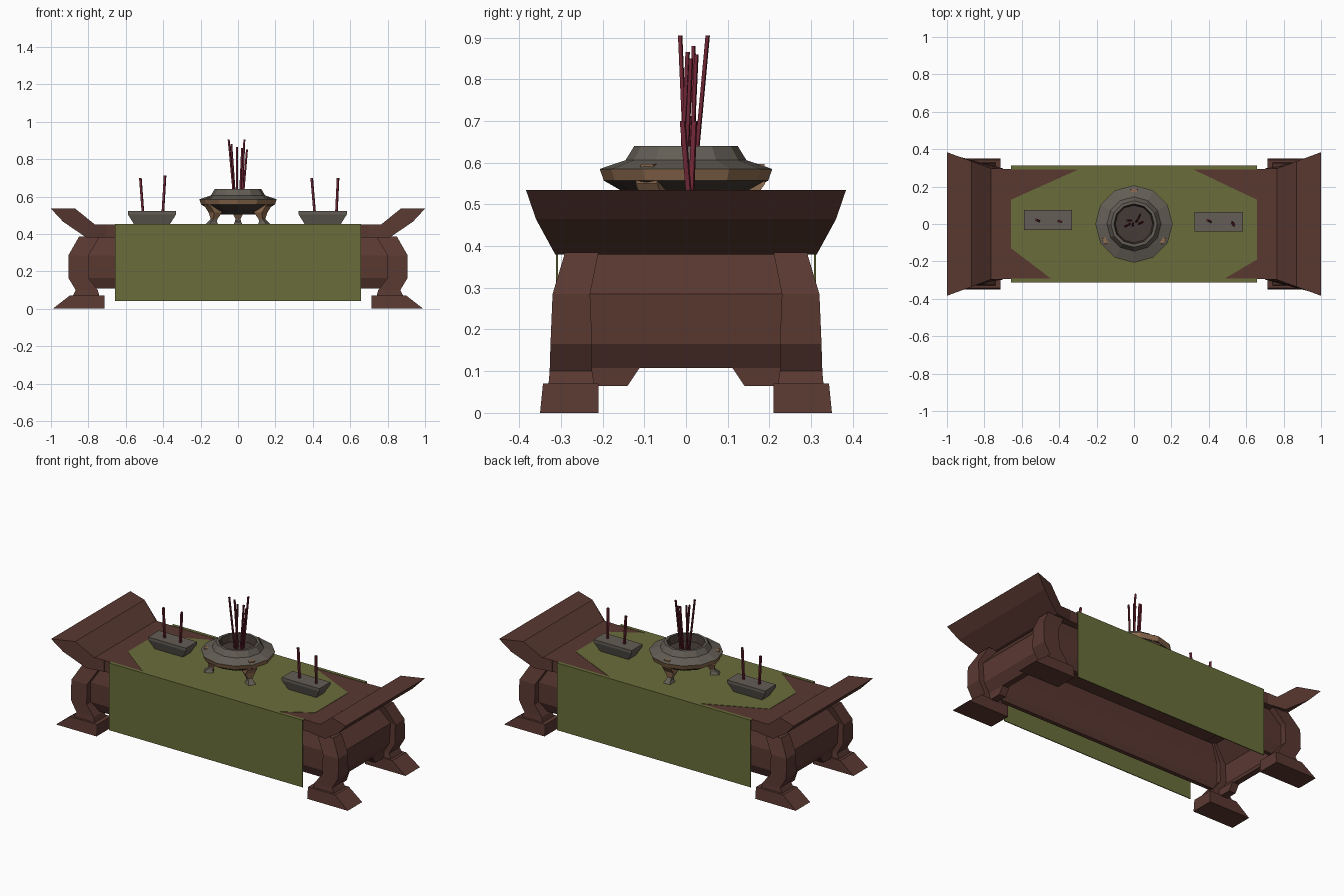
import bpy, bmesh, math
from mathutils import Vector

if "Cube" in bpy.data.objects:
    bpy.data.objects.remove(bpy.data.objects["Cube"])


def material(name, r, g, b):
    m = bpy.data.materials.new(name)
    m.diffuse_color = (r, g, b, 1)
    m.use_nodes = True
    m.node_tree.nodes["Principled BSDF"].inputs["Base Color"].default_value = m.diffuse_color
    return m


WOOD = material("dark_wood", .102, .040, .031)
CLOTH = material("olive_cloth", .143, .155, .042)
STONE = material("grey_stone", .125, .110, .090)
BRONZE = material("bronze", .270, .150, .080)
ASH = material("dark_ash", .060, .044, .038)
RED = material("incense_red", .160, .020, .036)


def loft(name, rings, mats, caps=True, color=None):
    """Bridge rings of points; color(band) gives the material index."""
    bm = bmesh.new()
    vs = [[bm.verts.new(p) for p in ring] for ring in rings]
    n = len(vs[0])
    for i in range(len(vs) - 1):
        for j in range(n):
            k = (j + 1) % n
            f = bm.faces.new((vs[i][j], vs[i][k], vs[i + 1][k], vs[i + 1][j]))
            f.material_index = color(i) if color else 0
    if caps:
        for i, band in ((0, 0), (len(vs) - 1, len(vs) - 1)):
            f = bm.faces.new(vs[i])
            f.material_index = color(band) if color else 0
    bmesh.ops.recalc_face_normals(bm, faces=bm.faces)
    me = bpy.data.meshes.new(name)
    bm.to_mesh(me)
    bm.free()
    for m in mats:
        me.materials.append(m)
    ob = bpy.data.objects.new(name, me)
    bpy.context.collection.objects.link(ob)
    return ob


def rect(z, x0, x1, y0, y1, sx=1, sy=1):
    return [(sx * x, sy * y, z) for x, y in ((x0, y0), (x1, y0), (x1, y1), (x0, y1))]


def box(name, x0, x1, y0, y1, z0, z1, mat):
    return loft(name, [rect(z0, x0, x1, y0, y1), rect(z1, x0, x1, y0, y1)], [mat])


def stick(name, a, b, r=.008):
    a, b = Vector(a), Vector(b)
    ring = [Vector((r * math.cos(t * math.pi / 2 + .5), r * math.sin(t * math.pi / 2 + .5), 0)) for t in range(4)]
    return loft(name, [[a + p for p in ring], [b + p for p in ring]], [RED])


# Table top slab
box("table_top", -.77, .77, -.295, .295, .382, .45, WOOD)

# Flared upturned ends, widening outwards
wing = [(.70, .45), (.765, .45), (.87, .535), (1, .535), (.935, .465), (.81, .38), (.70, .38)]
for sx in (-1, 1):
    side = lambda s: [(sx * x, s * (.297 + max(0, x - .765) * .37), z) for x, z in wing]
    loft("upturned_end", [side(-1), side(1)], [WOOD])

# Bulging aprons (open underneath)
end_prof = [(.79, .38), (.875, .285), (.87, .165), (.835, .108), (.80, .108), (.84, .165), (.84, .285), (.76, .38)]
long_prof = [(.255, .38), (.285, .285), (.285, .165), (.26, .108), (.235, .108), (.255, .165), (.255, .285), (.225, .38)]
for s in (-1, 1):
    loft("end_apron", [[(s * x, y, z) for x, z in end_prof] for y in (-.25, .25)], [WOOD])
    loft("long_apron", [[(x, s * y, z) for y, z in long_prof] for x in (-.83, .83)], [WOOD])

# Curved legs, feet and corner brackets
bracket = [(.11, .11), (.14, .065), (.24, .065), (.24, .11)]
for sx in (-1, 1):
    for sy in (-1, 1):
        loft("leg", [rect(.385, .74, .85, .21, .29, sx, sy),
                     rect(.285, .80, .907, .23, .32, sx, sy),
                     rect(.165, .80, .907, .225, .325, sx, sy),
                     rect(.10, .75, .868, .225, .327, sx, sy),
                     rect(.065, .74, .885, .22, .33, sx, sy)], [WOOD])
        loft("foot", [rect(0, .715, .99, .21, .35, sx, sy),
                      rect(.07, .715, .90, .21, .343, sx, sy)], [WOOD])
        loft("bracket", [[(sx * x, sy * y, z) for y, z in bracket] for x in (.79, .835)], [WOOD])

# Cloth: two hanging panels, edge strips and the top piece
for s in (-1, 1):
    y0, y1 = sorted((s * .307, s * .312))
    box("hanging_cloth", -.657, .657, y0, y1, .04, .452, CLOTH)
    y0, y1 = sorted((s * .292, s * .312))
    box("cloth_edge", -.657, .657, y0, y1, .448, .452, CLOTH)
top = [(-.657, .13), (-.29, .295), (.31, .295), (.657, .13),
       (.657, -.19), (.48, -.295), (-.44, -.295), (-.657, -.13)]
loft("top_cloth", [[(x, y, z) for x, y in top] for z in (.448, .452)], [CLOTH])

# Censer bowl: revolved 12-sided profile, bands coloured by height
bowl = [(.09, .505), (.15, .53), (.197, .557), (.207, .585), (.145, .606),
        (.124, .64), (.108, .64), (.10, .595)]
band_color = [2, 2, 1, 0, 0, 0, 2, 2]
rings = [[(r * math.cos(a * math.pi / 6), r * math.sin(a * math.pi / 6), z) for a in range(12)] for r, z in bowl]
loft("censer_bowl", rings, [STONE, BRONZE, ASH], color=lambda i: band_color[min(i, 7)])

# Three censer legs: (height, inner radius, outer radius, half width)
leg = [(.597, .165, .188, .016), (.55, .13, .19, .03), (.515, .115, .165, .03),
       (.48, .135, .16, .014), (.465, .14, .175, .016), (.45, .135, .19, .024)]
for deg in (90, 210, 330):
    c, s = math.cos(math.radians(deg)), math.sin(math.radians(deg))
    loft("censer_leg", [[(r * c - t * s, r * s + t * c, z) for r, t in ((a, -w), (b, -w), (b, w), (a, w))]
                        for z, a, b, w in leg], [BRONZE, STONE], color=lambda i: 0 if i < 3 else 1)

# Tapered stone trays
for cx, cy in ((-.46, .022), (.453, .012)):
    loft("stone_tray", [rect(z, cx - a, cx + a, cy - b, cy + b) for z, a, b in
                        ((.45, .095, .035), (.505, .129, .053), (.522, .129, .053))], [STONE])

# Incense sticks in the trays
for a, b in (((-.508, .015, .51), (-.522, .022, .70)), ((-.402, .015, .51), (-.39, .012, .712)),
             ((.41, .012, .51), (.394, .02, .70)), ((.526, .008, .51), (.535, -.008, .70))):
    stick("tray_incense", a, b)

# Incense sticks in the censer
for a, b in (((-.02, 0, .58), (-.05, -.014, .905)), ((-.015, .02, .58), (-.036, .018, .88)),
             ((-.005, -.01, .58), (-.006, .004, .865)), ((.01, .012, .58), (.022, .025, .86)),
             ((.02, .022, .58), (.034, .052, .905)), ((.025, 0, .58), (.048, .012, .85))):
    stick("censer_incense", a, b, .006)
